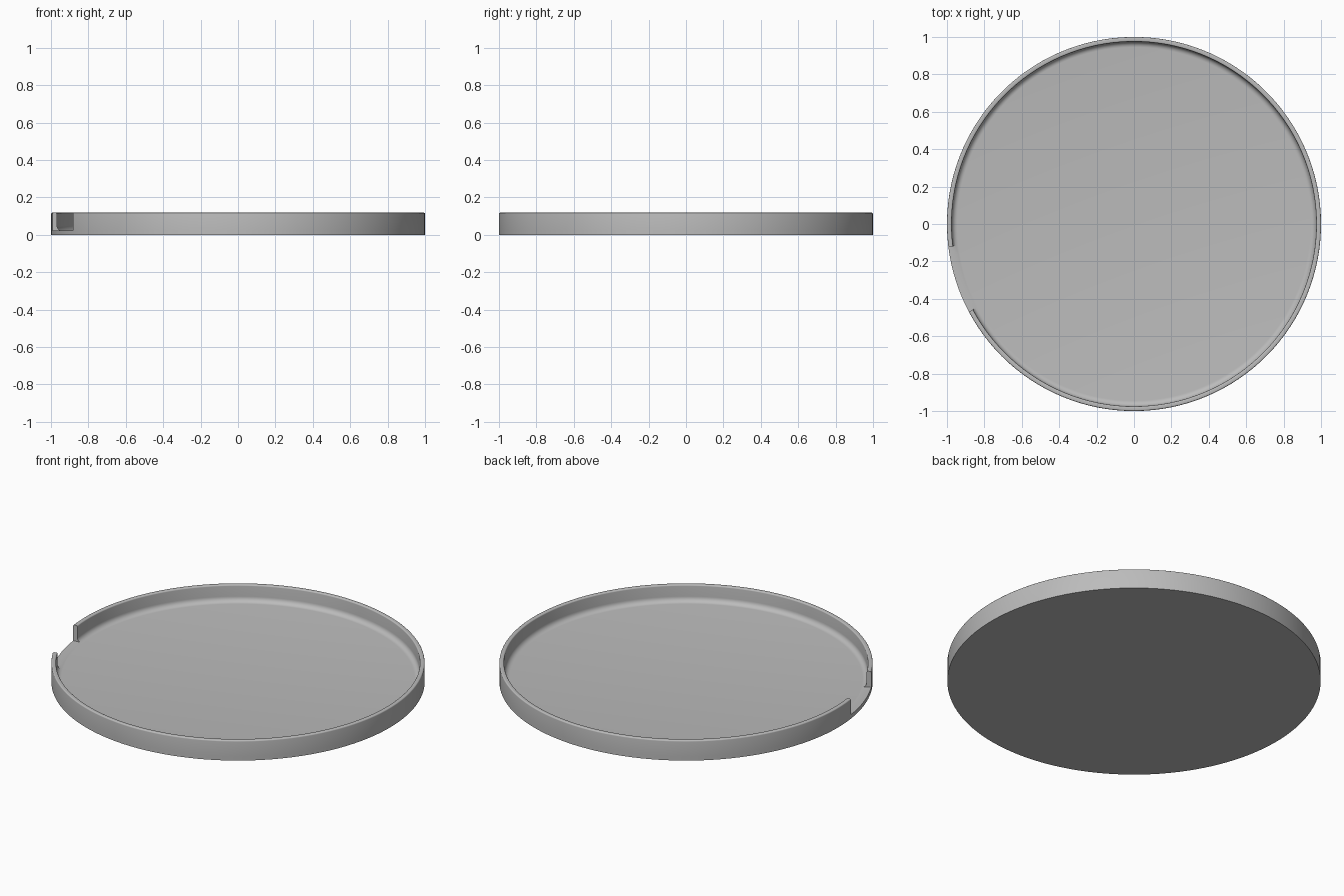
import bpy, bmesh
from math import sin, cos, radians, pi

cube = bpy.data.objects.get("Cube")
if cube:
    bpy.data.objects.remove(cube, do_unlink=True)

HEIGHT, FLOOR, INNER = 0.118, 0.02, 0.975
COVE, BEVEL = 0.03, 0.007
GAP_START, GAP_END = radians(187), radians(208)


def arc(cr, cz, radius, start, end, steps):
    """Points (r, z) along a circular arc, angles in degrees."""
    angles = [radians(start + (end - start) * i / steps) for i in range(steps + 1)]
    return [(cr + radius * cos(a), cz + radius * sin(a)) for a in angles]


grey = bpy.data.materials.new("light grey")
grey.use_nodes = True
colour = (0.5, 0.5, 0.5, 1)
grey.diffuse_color = colour
grey.node_tree.nodes["Principled BSDF"].inputs["Base Color"].default_value = colour

# Cross-section: base, outer wall, rounded rim, inner wall, cove, floor
cove = arc(INNER - COVE, FLOOR + COVE, COVE, 0, -90, 6)
sill = cove[4][1]
wall = [(1, sill)]
wall += arc(1 - BEVEL, HEIGHT - BEVEL, BEVEL, 0, 90, 4)
wall += arc(INNER + BEVEL, HEIGHT - BEVEL, BEVEL, 90, 180, 4)
wall += cove[:5]
base = [(0, 0), (1, 0)]
floor = cove[5:] + [(0, FLOOR)]

bm = bmesh.new()


def revolve(profile, start, end, steps):
    """Sweep an open profile about z between two angles."""
    rings = []
    for i in range(steps + 1):
        a = start + (end - start) * i / steps
        rings.append([bm.verts.new((r * cos(a), r * sin(a), z)) for r, z in profile])
    for p, q in zip(rings, rings[1:]):
        for k in range(len(profile) - 1):
            loop = [p[k], q[k], q[k + 1], p[k + 1]]
            if profile[k][0] == 0:
                loop.pop(1)
            elif profile[k + 1][0] == 0:
                loop.pop(2)
            bm.faces.new(loop)


# Walled part, and the low sill across the opening
revolve(base + wall + floor, GAP_END, GAP_START + 2 * pi, 120)
revolve(base + [wall[0], wall[-1]] + floor, GAP_START, GAP_END, 8)

# Flat wall ends on each side of the opening
for a in (GAP_START, GAP_END):
    bm.faces.new([bm.verts.new((r * cos(a), r * sin(a), z)) for r, z in wall])

bmesh.ops.remove_doubles(bm, verts=bm.verts, dist=0.0001)
bmesh.ops.recalc_face_normals(bm, faces=bm.faces)

mesh = bpy.data.meshes.new("round_tray")
bm.to_mesh(mesh)
bm.free()
mesh.materials.append(grey)
tray = bpy.data.objects.new("round_tray", mesh)
bpy.context.collection.objects.link(tray)

bpy.ops.object.select_all(action="DESELECT")
tray.select_set(True)
bpy.context.view_layer.objects.active = tray
bpy.ops.object.shade_smooth_by_angle(angle=radians(35))
